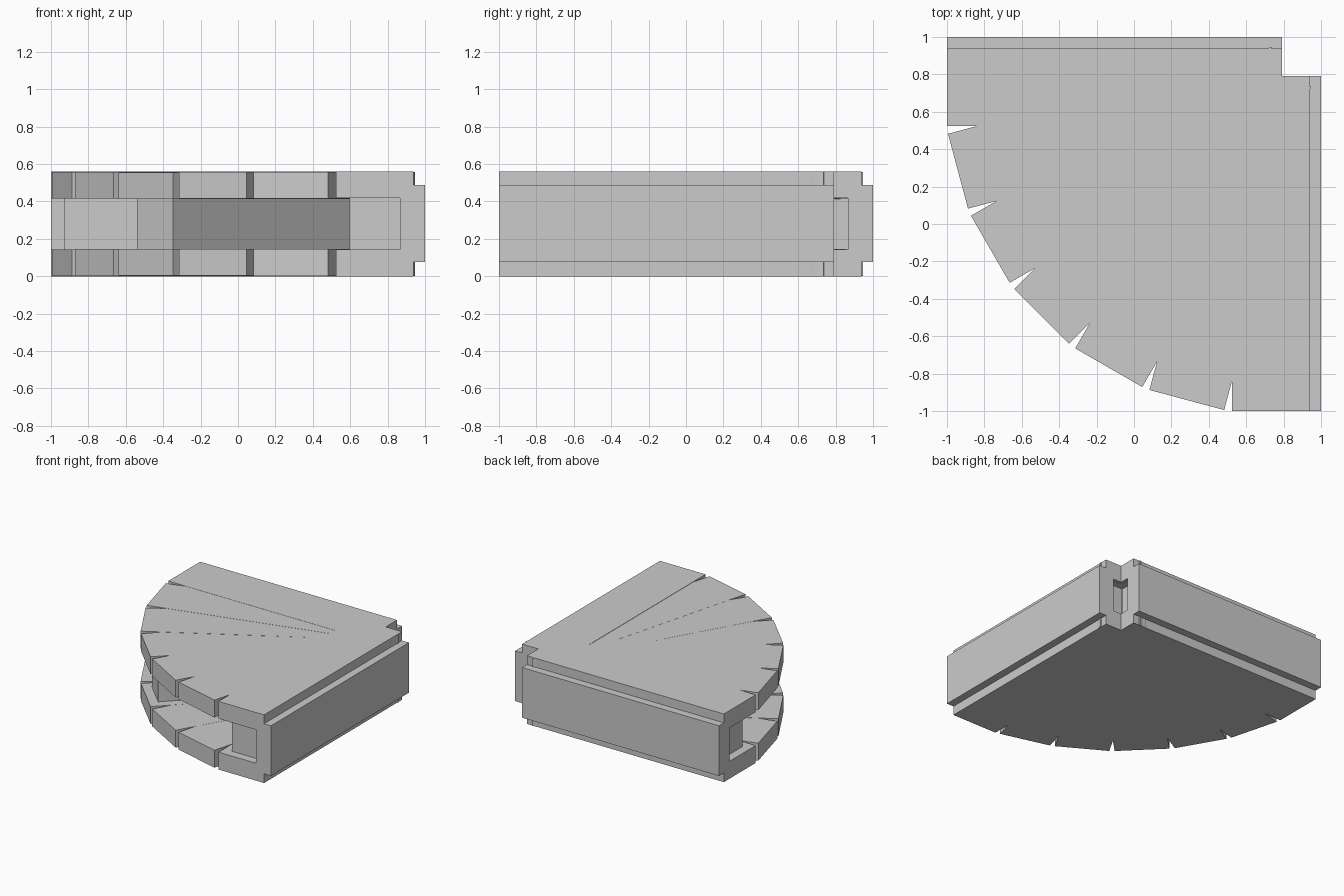
import bpy, bmesh, math

if "Cube" in bpy.data.objects:
    bpy.data.objects.remove(bpy.data.objects["Cube"])

C = 0.73                     # fan pivot in x and y
HALF = 0.207                 # half width of a fan plank
CORE = 0.135                 # half width of a core beam
IN, OUT = -0.06, 1.73        # inner and outer ends along a plank
Z0, Z1, Z2, Z3 = 0.0, 0.143, 0.418, 0.56


def extrude(name, profile, u0, u1, deg, side=1):
    """Extrude a (lateral, z) profile along a ray leaving the pivot."""
    a = math.radians(deg)
    ux, uy = -math.cos(a), -math.sin(a)
    vx, vy = -math.sin(a) * side, math.cos(a) * side
    bm = bmesh.new()
    rings = []
    for u in (u0, u1):
        rings.append([bm.verts.new((C + ux * u + vx * v, C + uy * u + vy * v, z))
                      for v, z in profile])
    n = len(profile)
    bm.faces.new(rings[0])
    bm.faces.new(rings[1][::-1])
    for i in range(n):
        j = (i + 1) % n
        bm.faces.new((rings[0][i], rings[1][i], rings[1][j], rings[0][j]))
    bmesh.ops.recalc_face_normals(bm, faces=bm.faces)
    me = bpy.data.meshes.new(name)
    bm.to_mesh(me)
    bm.free()
    ob = bpy.data.objects.new(name, me)
    bpy.context.collection.objects.link(ob)
    return ob


def rect(v0, v1, z0, z1):
    return [(v0, z0), (v1, z0), (v1, z1), (v0, z1)]


# Straight end channels (top, bottom and web in one piece) with outer cladding
channel = [(-HALF, Z0), (HALF, Z0), (HALF, Z3), (-HALF, Z3),
           (-HALF, Z2), (CORE, Z2), (CORE, Z1), (-HALF, Z1)]
for label, deg, side in (("back", 0, 1), ("right", 90, -1)):
    extrude(label + "_channel", channel, IN, OUT, deg, side)
    extrude(label + "_cladding", rect(HALF, 0.27, 0.075, 0.487), IN, OUT, deg, side)

# Fanned planks between the channels, top and bottom layers
for i in range(1, 6):
    d = 0.001 * min(i, 6 - i) + 0.0003 * i    # tiny step between overlapping planks
    extrude(f"bottom_plank_{i}", rect(-HALF, HALF, Z0 + d, Z1 + d), IN, OUT, 15 * i)
    extrude(f"top_plank_{i}", rect(-HALF, HALF, Z2 - d, Z3 - d), IN, OUT, 15 * i)

# Recessed core beams between the layers
for label, deg in (("back", 0), ("diagonal", 45), ("right", 90)):
    extrude(label + "_core_beam", rect(-CORE, CORE, Z1, Z2), 0.01, 1.66, deg)
